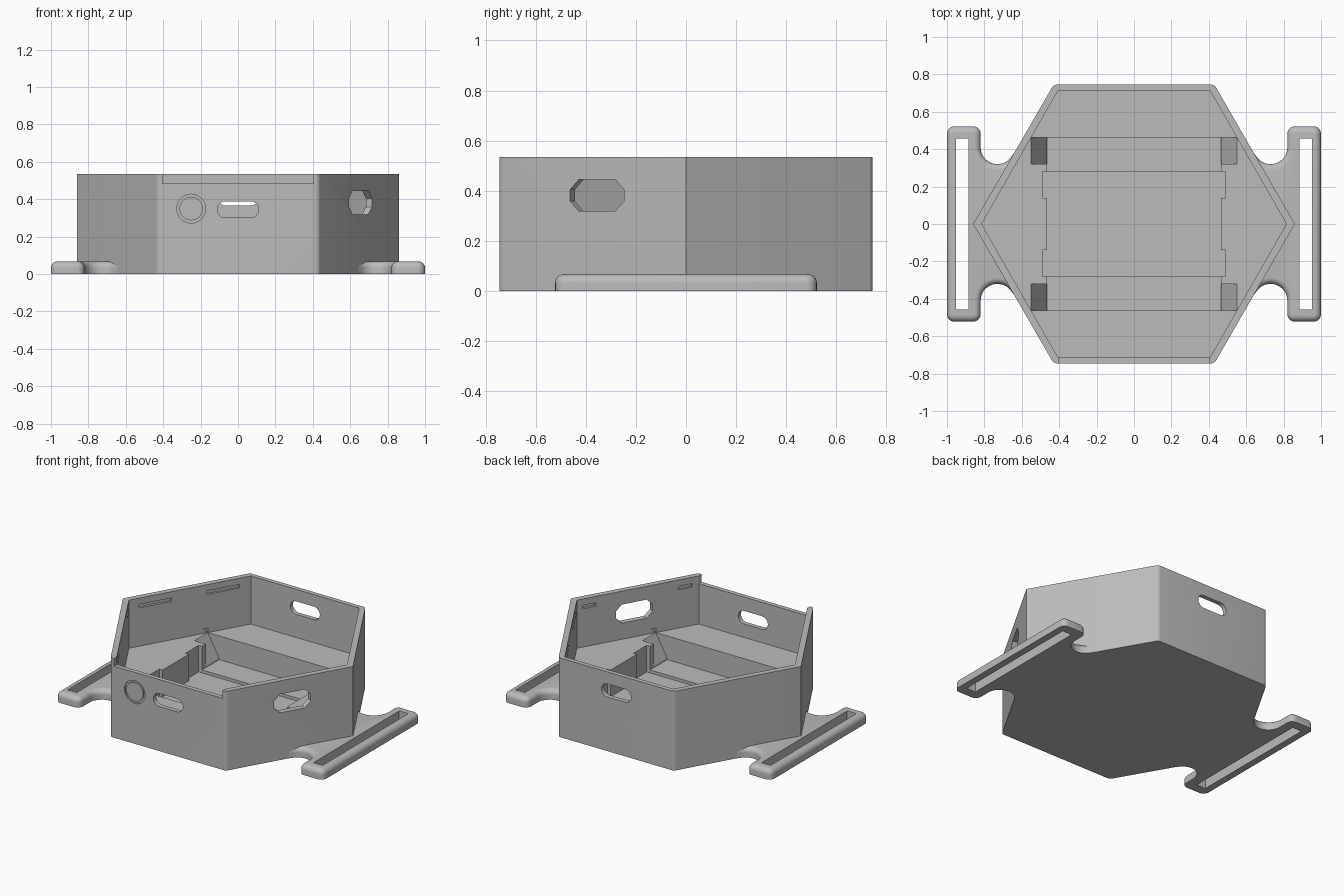
import bpy, bmesh, math
from mathutils import Matrix, Vector

if "Cube" in bpy.data.objects:
    bpy.data.objects.remove(bpy.data.objects["Cube"])

grey = bpy.data.materials.new("plain grey")
grey.diffuse_color = (0.5, 0.5, 0.5, 1)
grey.use_nodes = True
grey.node_tree.nodes["Principled BSDF"].inputs["Base Color"].default_value = grey.diffuse_color


def prism(name, pts, h, matrix=Matrix(), round_top=0):
    """Extrude a 2D outline along local z, then place it with a matrix."""
    bm = bmesh.new()
    face = bm.faces.new([bm.verts.new((x, y, 0)) for x, y in pts])
    ext = bmesh.ops.extrude_face_region(bm, geom=[face])
    top = [v for v in ext["geom"] if isinstance(v, bmesh.types.BMVert)]
    bmesh.ops.translate(bm, vec=(0, 0, h), verts=top)
    bmesh.ops.recalc_face_normals(bm, faces=bm.faces)
    if round_top:
        edges = [e for e in bm.edges if all(v.co.z > h - 1e-5 for v in e.verts)]
        bmesh.ops.bevel(bm, geom=edges, offset=round_top, segments=6, profile=0.5,
                        affect='EDGES', clamp_overlap=False)
    bm.transform(matrix)
    bmesh.ops.recalc_face_normals(bm, faces=bm.faces)
    me = bpy.data.meshes.new(name)
    bm.to_mesh(me)
    bm.free()
    me.materials.append(grey)
    ob = bpy.data.objects.new(name, me)
    bpy.context.collection.objects.link(ob)
    return ob


def block(x0, x1, y0, y1, z0, z1):
    return prism("cutter", [(x0, y0), (x1, y0), (x1, y1), (x0, y1)], z1 - z0,
                 Matrix.Translation((0, 0, z0)))


def cut(target, cutter):
    mod = target.modifiers.new("cut", 'BOOLEAN')
    mod.operation, mod.solver, mod.object = 'DIFFERENCE', 'EXACT', cutter
    bpy.ops.object.select_all(action='DESELECT')
    bpy.context.view_layer.objects.active = target
    target.select_set(True)
    bpy.ops.object.modifier_apply(modifier=mod.name)
    bpy.data.objects.remove(cutter, do_unlink=True)


def smooth(ob):
    bpy.ops.object.select_all(action='DESELECT')
    bpy.context.view_layer.objects.active = ob
    ob.select_set(True)
    bpy.ops.object.shade_smooth_by_angle(angle=math.radians(25))


def arc(cx, cy, r, a0, a1, n):
    angs = [math.radians(a0 + (a1 - a0) * i / n) for i in range(n + 1)]
    return [(cx + r * math.cos(a), cy + r * math.sin(a)) for a in angs]


def on_wall(angle, dist):
    """Local x along the wall, y up, z outward."""
    a = math.radians(angle)
    n, u = Vector((math.cos(a), math.sin(a), 0)), Vector((-math.sin(a), math.cos(a), 0))
    rot = Matrix((u, (0, 0, 1), n)).transposed().to_4x4()
    return Matrix.Translation(n * dist) @ rot


def hexagon(tip, hx, hy):
    return [(tip, 0), (hx, hy), (-hx, hy), (-tip, 0), (-hx, -hy), (hx, -hy)]


def rounded_hexagon(tip, hx, hy, r):
    pts = [(tip, 0)]
    t = r / math.sqrt(3)
    for sx, sy, a0 in ((1, 1, 30), (-1, 1, 90), (-1, -1, 210), (1, -1, 270)):
        if (sx, sy) == (-1, -1):
            pts.append((-tip, 0))
        pts += arc(sx * (hx - t), sy * (hy - r), r, a0, a0 + 60, 4)
    return pts


# Hexagonal tray with raised inner floor
FLOOR, TOP = 0.21, 0.535
tray = prism("hexagonal_tray", rounded_hexagon(0.86, 0.43, 0.745, 0.03), TOP)
cut(tray, prism("cutter", hexagon(0.815, 0.405, 0.715), 1, Matrix.Translation((0, 0, FLOOR))))

# Stepped pocket with side notches
cut(tray, block(-0.465, 0.465, -0.463, 0.463, 0.05, 0.25))
cut(tray, block(-0.465, 0.465, -0.28, 0.28, 0.03, 0.25))
for s in (-1, 1):
    for y0 in (-0.28, 0.14):
        xs = sorted((s * 0.40, s * 0.49))
        cut(tray, block(*xs, y0, y0 + 0.14, 0.03, 0.25))

# Sloped finger ramps in the pocket corners
for sx in (-1, 1):
    for y1 in (0.463, -0.32):
        profile = [(sx * 0.567, 0.24), (sx * 0.46, 0.052), (sx * 0.40, 0.052), (sx * 0.40, 0.24)]
        m = Matrix.Translation((0, y1, 0)) @ Matrix.Rotation(math.pi / 2, 4, 'X')
        cut(tray, prism("cutter", profile, 0.143, m))

# Lowered front rim for the sliding lid
cut(tray, block(-0.405, 0.405, -0.9, -0.69, 0.483, 0.7))

# Rounded slots in the front and back walls
for angle, z in ((-90, 0.345), (90, 0.41)):
    pts = arc(0.067, z, 0.044, -90, 90, 12) + arc(-0.067, z, 0.044, 90, 270, 12)
    cut(tray, prism("cutter", pts, 0.2, on_wall(angle, 0.65)))

# Eight-sided port in the front right wall
w, h, c = 0.124, 0.063, 0.04
port = [(w, c - h), (w, h - c), (w - c, h), (c - w, h),
        (-w, h - c), (-w, c - h), (c - w, -h), (w - c, -h)]
cut(tray, prism("cutter", [(x + 0.02, y + 0.382) for x, y in port], 0.2, on_wall(-30, 0.65)))

# Lid catch grooves inside the slanted walls
for angle, s0, s1 in ((150, 0.12, 0.34), (30, 0.12, 0.34), (-30, 0.28, 0.37), (210, 0.28, 0.37)):
    for s in (-1, 1):
        a, b = sorted((s * s0, s * s1))
        cut(tray, prism("cutter", [(a, 0.468), (b, 0.468), (b, 0.492), (a, 0.492)], 0.032,
                        on_wall(angle, 0.69)))

# Shallow engraved ring on the front wall
ring = prism("cutter", arc(-0.25, 0.35, 0.077, 0, 350, 35), 0.1, on_wall(-90, 0.735))
cut(ring, prism("cutter", arc(-0.25, 0.35, 0.063, 0, 350, 35), 0.3, on_wall(-90, 0.65)))
cut(tray, ring)
smooth(tray)

# Strap loops on both sides
half = ([(0.60, 0.43)] + arc(0.73, 0.41, 0.09, 210, 360, 14)
        + arc(0.86, 0.482, 0.04, 180, 90, 6) + arc(0.96, 0.482, 0.04, 90, 0, 6))
outline = half + [(x, -y) for x, y in reversed(half)]
for name, s in (("right_strap_loop", 1), ("left_strap_loop", -1)):
    loop = prism(name, [(s * x, y) for x, y in outline], 0.067, round_top=0.034)
    xs = sorted((s * 0.885, s * 0.953))
    cut(loop, block(*xs, -0.457, 0.457, -0.1, 0.2))
    smooth(loop)
